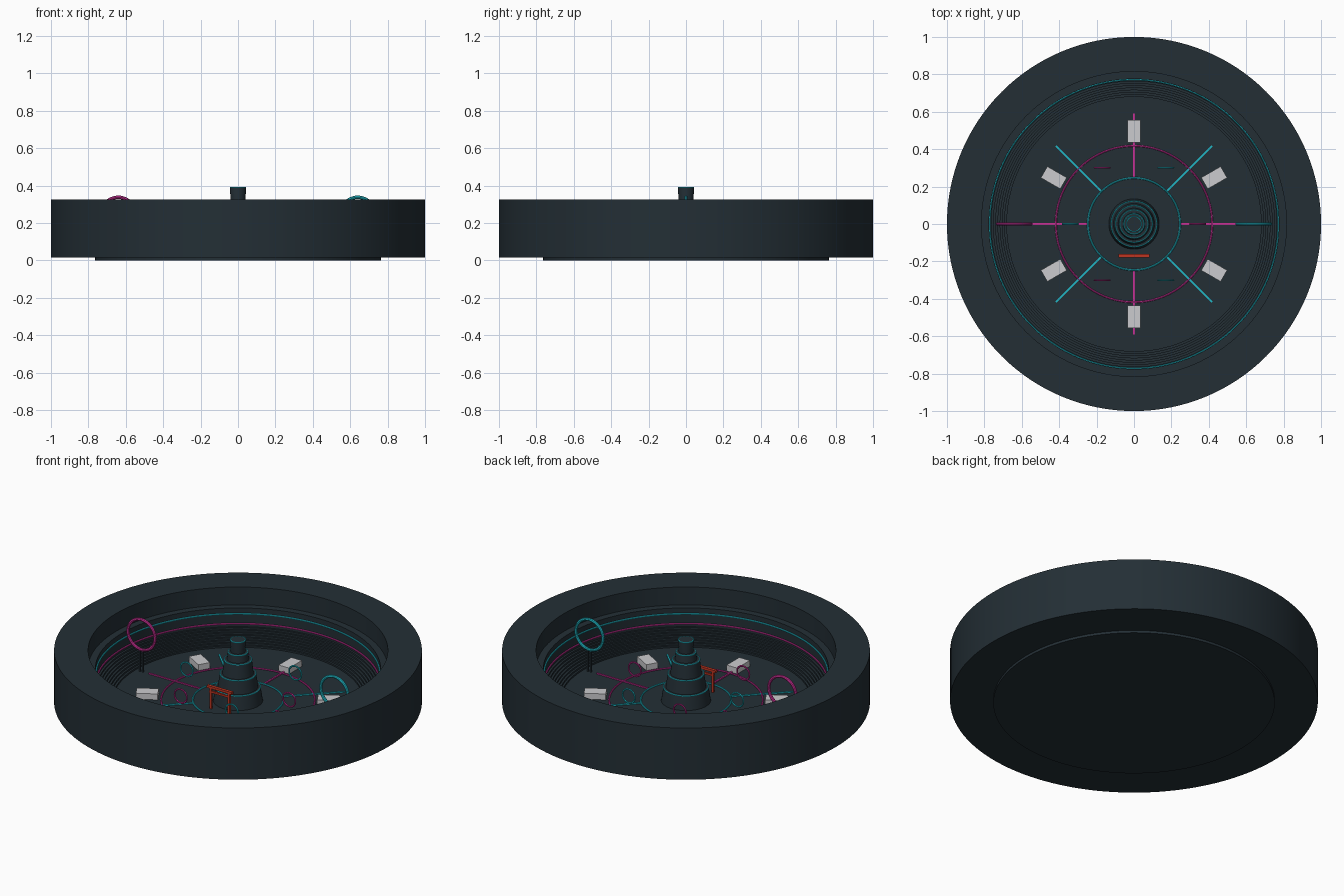
import bpy, bmesh, math
from mathutils import Matrix, Vector

if "Cube" in bpy.data.objects:
    bpy.data.objects.remove(bpy.data.objects["Cube"])


def material(name, rgb):
    m = bpy.data.materials.new(name)
    m.diffuse_color = (*rgb, 1)
    m.use_nodes = True
    m.node_tree.nodes["Principled BSDF"].inputs["Base Color"].default_value = m.diffuse_color
    return m


DARK = material("dark_slate", (0.017, 0.028, 0.036))
CYAN = material("cyan", (0.015, 0.48, 0.57))
PINK = material("magenta", (0.58, 0.03, 0.30))
RED = material("red", (0.52, 0.035, 0.015))
PALE = material("pale_grey", (0.60, 0.60, 0.62))
FLOOR = 0.026


def finish(bm, name, mat, smooth=False):
    bmesh.ops.recalc_face_normals(bm, faces=bm.faces)
    me = bpy.data.meshes.new(name)
    bm.to_mesh(me)
    bm.free()
    me.materials.append(mat)
    ob = bpy.data.objects.new(name, me)
    bpy.context.collection.objects.link(ob)
    if smooth:
        bpy.ops.object.select_all(action='DESELECT')
        ob.select_set(True)
        bpy.context.view_layer.objects.active = ob
        bpy.ops.object.shade_smooth_by_angle(angle=math.radians(30))
    return ob


def lathe(name, profile, mat, steps=128):
    """Spin an (r, z) profile, from axis to axis, around z."""
    bm = bmesh.new()
    vs = [bm.verts.new((r, 0, z)) for r, z in profile]
    es = [bm.edges.new(p) for p in zip(vs, vs[1:])]
    bmesh.ops.spin(bm, geom=vs + es, cent=(0, 0, 0), axis=(0, 0, 1),
                   angle=math.tau, steps=steps, use_duplicate=False)
    bmesh.ops.remove_doubles(bm, verts=bm.verts, dist=1e-5)
    return finish(bm, name, mat, True)


def hoop(name, centre, major, minor, mat, upright=False, segs=96, sides=8):
    """Torus lying flat, or standing in the xz plane."""
    bm = bmesh.new()
    rows = []
    for i in range(segs):
        a = math.tau * i / segs
        row = []
        for j in range(sides):
            b = math.tau * j / sides
            r, h = major + minor * math.cos(b), minor * math.sin(b)
            p = Vector((r * math.cos(a), r * math.sin(a), h))
            if upright:
                p = Vector((p.x, -p.z, p.y))
            row.append(bm.verts.new(p + Vector(centre)))
        rows.append(row)
    for i in range(segs):
        r0, r1 = rows[i], rows[(i + 1) % segs]
        for j in range(sides):
            k = (j + 1) % sides
            bm.faces.new((r0[j], r1[j], r1[k], r0[k]))
    return finish(bm, name, mat, True)


def box(name, centre, size, mat, turn=0.0):
    """Box placed at centre, then swung around the z axis of the arena."""
    bm = bmesh.new()
    m = Matrix.Rotation(turn, 4, 'Z') @ Matrix.Translation(centre) @ Matrix.Diagonal((*size, 1))
    bmesh.ops.create_cube(bm, size=1, matrix=m)
    return finish(bm, name, mat)


# Bowl: outer drum, rim, ledge, terraces and floor in one profile
bowl = [(0, 0), (0.765, 0), (0.765, 0.015), (1, 0.015), (1, 0.325),
        (0.815, 0.325), (0.815, 0.218), (0.775, 0.218), (0.775, 0.106)]
n = 8
for i in range(n):
    r = 0.763 - 0.083 * i / (n - 1)
    z = 0.106 - 0.01 * i
    bowl += [(r, z), (r, z - 0.01)]
bowl.append((0, FLOOR))
lathe("arena_bowl", bowl, DARK)

# Light bands on the bowl wall
hoop("upper_wall_band", (0, 0, 0.184), 0.772, 0.005, CYAN, segs=128)
hoop("lower_wall_band", (0, 0, 0.125), 0.772, 0.005, PINK, segs=128)

# Floor rings
hoop("inner_floor_ring", (0, 0, FLOOR + 0.003), 0.246, 0.005, CYAN)
hoop("outer_floor_ring", (0, 0, FLOOR + 0.003), 0.418, 0.005, PINK)

# Floor spokes, alternating colours
for i in range(8):
    box("floor_spoke", (0.42, 0, FLOOR + 0.003), (0.34, 0.009, 0.008),
        CYAN if i % 2 else PINK, i * math.pi / 4)

# Stepped central tower with a light band at the top of each tier
tiers = [(0.135, 0.122, 0.11), (0.110, 0.098, 0.19), (0.085, 0.075, 0.275),
         (0.060, 0.054, 0.32), (0.040, 0.040, 0.392)]
tower, base = [(0, FLOOR)], FLOOR
for low, high, top in tiers:
    tower += [(low, base), (high, top)]
    base = top
tower.append((0, base))
lathe("central_tower", tower, DARK, 48)
for low, high, top in tiers:
    hoop("tower_band", (0, 0, top - 0.003), high, 0.004, CYAN, segs=48)
lathe("tower_collar", [(0, 0.355), (0.043, 0.355), (0.043, 0.387), (0, 0.387)], DARK, 48)

# Pale blocks around the floor
for i in range(6):
    box("pale_block", (0.495, 0, FLOOR + 0.0175), (0.12, 0.07, 0.036),
        PALE, math.radians(30 + 60 * i))

# Small upright hoops
for i in range(6):
    a = i * math.pi / 3
    hoop("small_hoop", (0.34 * math.cos(a), 0.30 / 0.866 * math.sin(a), 0.12),
         0.041, 0.005, CYAN if i % 2 else PINK, True, 32, 6)

# Large upright hoops on twin posts
for side, mat in ((-1, PINK), (1, CYAN)):
    hoop("large_hoop", (side * 0.64, 0, 0.248), 0.09, 0.009, mat, True, 48)
    for dx in (-0.01, 0.01):
        box("hoop_post", (side * 0.64 + dx, 0, 0.092), (0.008, 0.008, 0.14), DARK)

# Red gate in front of the tower
GY = -0.17
box("gate_top_beam", (0, GY, 0.155), (0.166, 0.018, 0.014), RED)
box("gate_lower_beam", (0, GY, 0.127), (0.136, 0.011, 0.011), RED)
for sx in (-1, 1):
    box("gate_post", (sx * 0.06, GY, 0.087), (0.013, 0.013, 0.125), RED)
